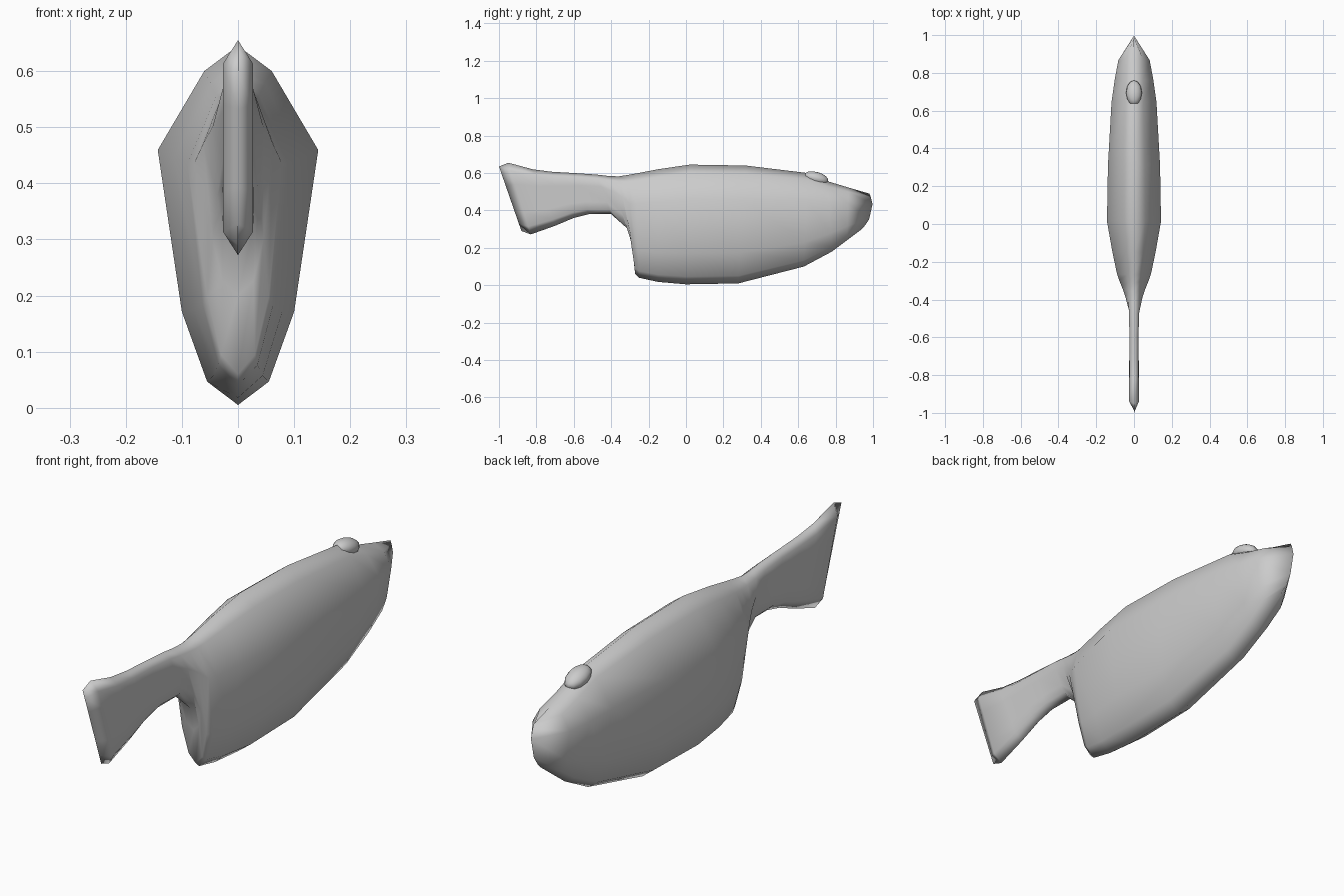
import bpy, bmesh

cube = bpy.data.objects.get("Cube")
if cube:
    bpy.data.objects.remove(cube)

grey = bpy.data.materials.new("plain_grey")
grey.use_nodes = True
GREY = (0.6, 0.6, 0.6, 1)
grey.diffuse_color = GREY
grey.node_tree.nodes["Principled BSDF"].inputs["Base Color"].default_value = GREY

# Cross-section from keel to ridge: (height fraction, width fraction)
BODY = [(0, 0), (.065, .385), (.26, .7), (.71, 1), (.93, .42), (1, 0)]
TAIL = [(0, 0), (.11, 1), (.3, 1), (.7, 1), (.89, 1), (1, 0)]


def ring(bm, top_y, top_z, low_y, low_z, width, flat, bow=0):
    """One slanted ring; flat blends the body section into the tail section."""
    left, right = [], []
    for (t0, w0), (t1, w1) in zip(BODY, TAIL):
        t = t0 + (t1 - t0) * flat
        x = width * (w0 + (w1 - w0) * flat)
        y = low_y + (top_y - low_y) * t + bow * 4 * t * (1 - t)
        z = low_z + (top_z - low_z) * t
        left.append(bm.verts.new((x, y, z)))
        right.append(bm.verts.new((-x, y, z)))
    for v in (right[0], right[-1]):
        bm.verts.remove(v)
    return left + right[-2:0:-1]


def finish(name, bm):
    bmesh.ops.remove_doubles(bm, verts=bm.verts, dist=0.0005)
    bmesh.ops.recalc_face_normals(bm, faces=bm.faces)
    for f in bm.faces:
        f.smooth = True
    mesh = bpy.data.meshes.new(name)
    bm.to_mesh(mesh)
    bm.free()
    mesh.materials.append(grey)
    obj = bpy.data.objects.new(name, mesh)
    bpy.context.collection.objects.link(obj)
    return obj


# Body and tail: ridge y, ridge z, keel y, keel z, half width, flatness
STATIONS = [
    (.98, .49, .94, .3, 0, .4, .035),
    (.87, .522, .86, .24, .083, .3),
    (.76, .555, .78, .18, .102, .1),
    (.65, .6, .63, .1, .119, 0),
    (.32, .64, .28, .01, .138, 0),
    (.02, .645, 0, .005, .143, 0),
    (-.15, .62, -.15, .018, .114, 0),
    (-.27, .597, -.25, .04, .09, 0),
    (-.31, .59, -.272, .06, .078, 0),
    (-.36, .582, -.285, .2, .062, .1),
    (-.42, .585, -.31, .3, .045, .4),
    (-.48, .592, -.4, .38, .027, 1),
    (-.6, .6, -.52, .38, .024, 1),
    (-.72, .607, -.6, .36, .024, 1),
    (-.82, .62, -.7, .318, .025, 1),
    (-.95, .655, -.83, .272, .027, 1),
    (-1, .635, -.88, .29, 0, 1),
]
bm = bmesh.new()
rings = [ring(bm, *s) for s in STATIONS]
for a, b in zip(rings, rings[1:]):
    for i in range(len(a)):
        j = (i + 1) % len(a)
        bm.faces.new((a[i], a[j], b[j], b[i]))
finish("fish_body", bm)

# Small bump on the ridge near the nose
bm = bmesh.new()
bmesh.ops.create_uvsphere(bm, u_segments=12, v_segments=8, radius=1)
bump = finish("ridge_bump", bm)
bump.location = (0, .695, .572)
bump.scale = (.042, .068, .034)
bump.rotation_euler = (-.25, 0, 0)
